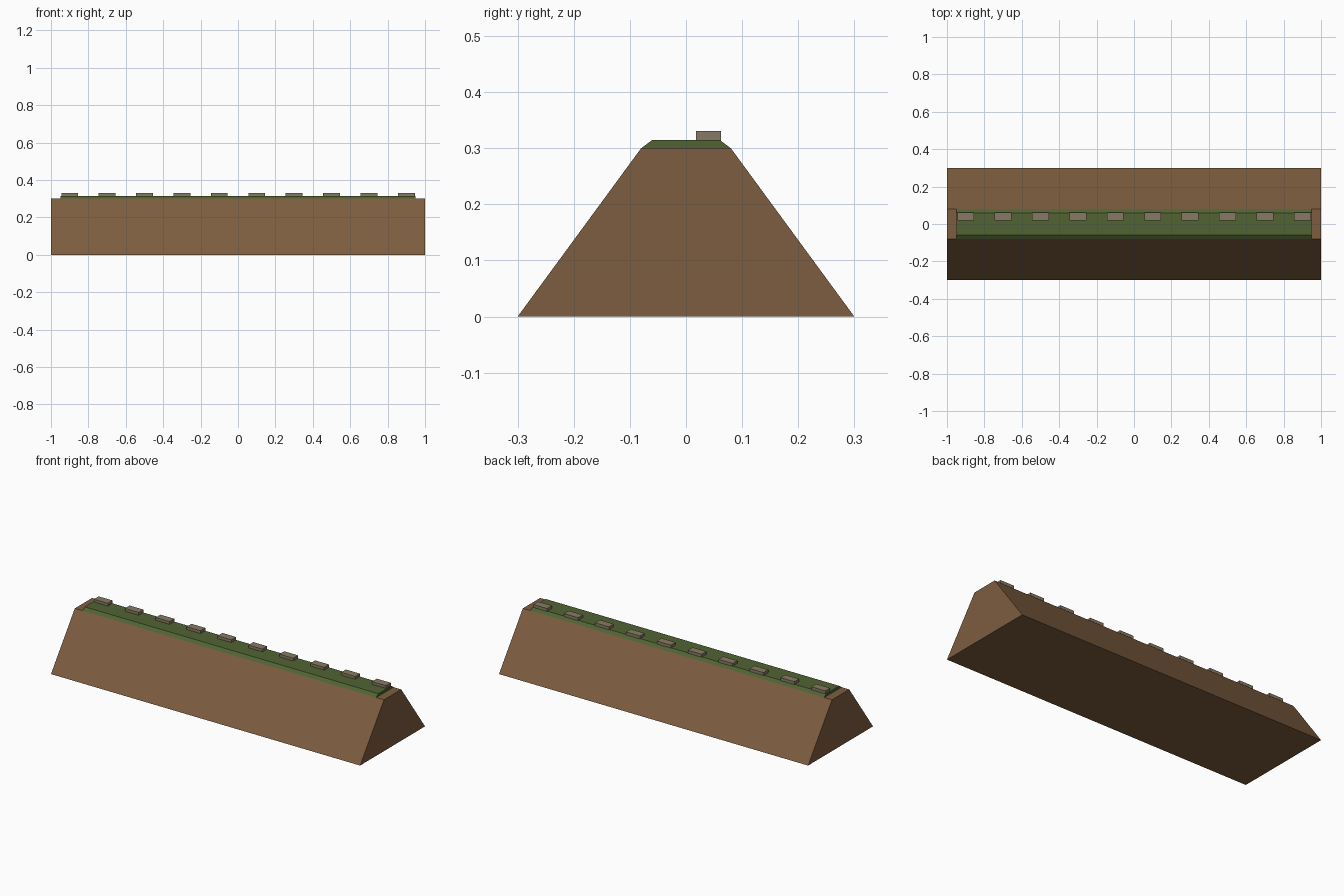
import bpy, bmesh

if "Cube" in bpy.data.objects:
    bpy.data.objects.remove(bpy.data.objects["Cube"])


def material(name, rgb):
    m = bpy.data.materials.new(name)
    m.diffuse_color = (*rgb, 1)
    m.use_nodes = True
    m.node_tree.nodes["Principled BSDF"].inputs["Base Color"].default_value = m.diffuse_color
    return m


def prism(name, profile, x0, x1, mat):
    """Extrude a closed (y, z) profile along x."""
    bm = bmesh.new()
    face = bm.faces.new([bm.verts.new((x0, y, z)) for y, z in profile])
    ext = bmesh.ops.extrude_face_region(bm, geom=[face])
    moved = [g for g in ext["geom"] if isinstance(g, bmesh.types.BMVert)]
    bmesh.ops.translate(bm, verts=moved, vec=(x1 - x0, 0, 0))
    bmesh.ops.recalc_face_normals(bm, faces=bm.faces)
    mesh = bpy.data.meshes.new(name)
    bm.to_mesh(mesh)
    bm.free()
    mesh.materials.append(mat)
    obj = bpy.data.objects.new(name, mesh)
    bpy.context.collection.objects.link(obj)
    return obj


def trapezoid(bottom, top, z0, z1):
    return [(-bottom, z0), (bottom, z0), (top, z1), (-top, z1)]


earth = material("earth brown", (0.205, 0.110, 0.052))
grass = material("grass green", (0.082, 0.125, 0.034))
stone = material("stone tan", (0.245, 0.195, 0.125))

# Earth bank and the thin turf strip on its crest
prism("earth_bank", trapezoid(0.30, 0.08, 0, 0.30), -1, 1, earth)
prism("turf_strip", trapezoid(0.08, 0.06, 0.30, 0.315), -0.95, 0.95, grass)

# Row of stepping stones along the back edge of the crest
for i in range(10):
    x = -0.9 + 0.2 * i
    prism(f"stone_{i + 1}",
          [(0.018, 0.311), (0.062, 0.311), (0.062, 0.331), (0.018, 0.331)],
          x - 0.045, x + 0.045, stone)
